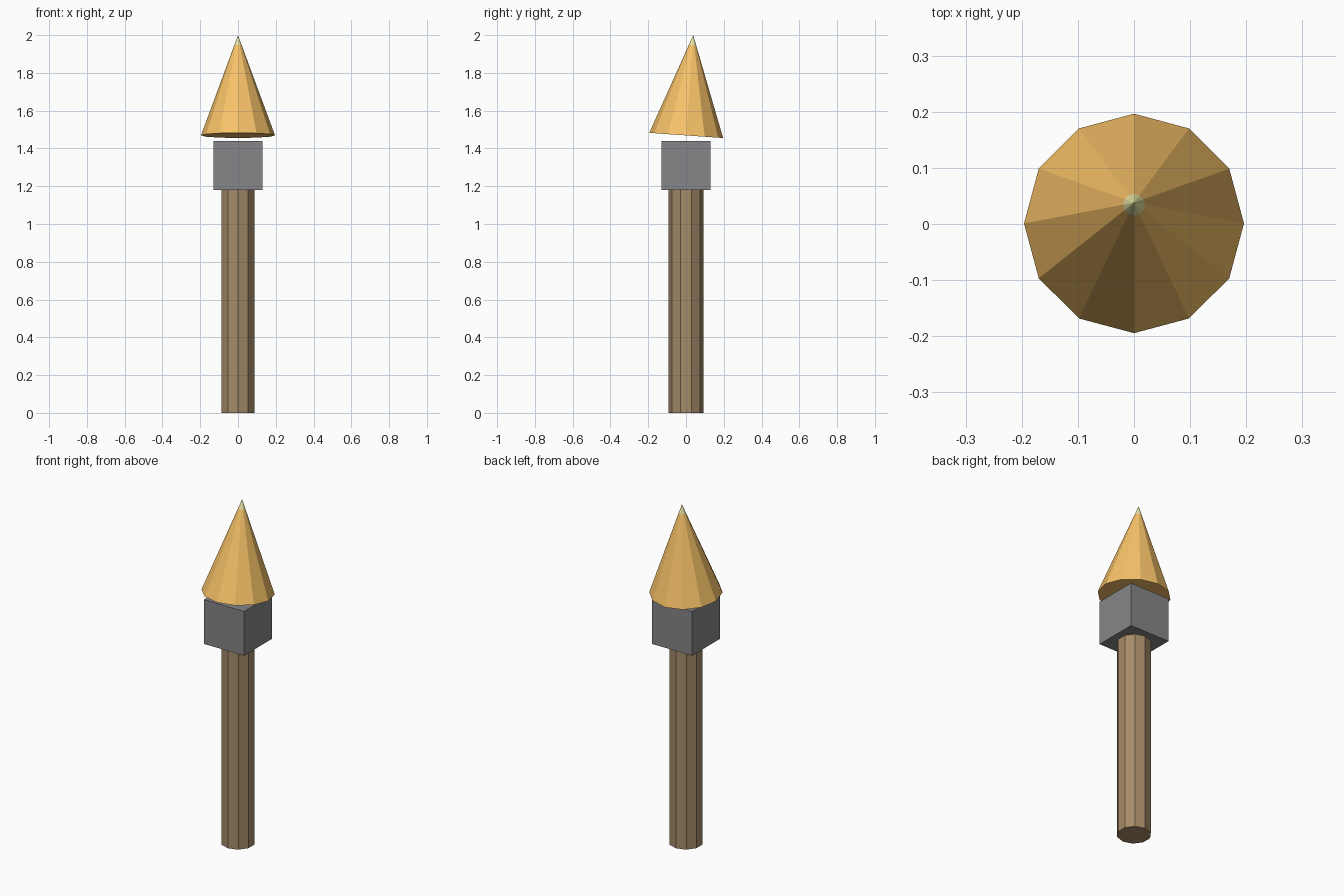
import bpy, bmesh, math
from mathutils import Matrix

if "Cube" in bpy.data.objects:
    bpy.data.objects.remove(bpy.data.objects["Cube"])


def material(name, rgb):
    m = bpy.data.materials.new(name)
    m.diffuse_color = (*rgb, 1)
    m.use_nodes = True
    m.node_tree.nodes["Principled BSDF"].inputs["Base Color"].default_value = m.diffuse_color
    return m


def finish(name, bm, mats):
    bmesh.ops.recalc_face_normals(bm, faces=bm.faces)
    me = bpy.data.meshes.new(name)
    bm.to_mesh(me)
    bm.free()
    for m in mats:
        me.materials.append(m)
    ob = bpy.data.objects.new(name, me)
    bpy.context.collection.objects.link(ob)
    return ob


wood = material("wood", (0.38, 0.26, 0.14))
metal = material("grey_metal", (0.24, 0.24, 0.25))
flame_orange = material("flame_orange", (0.93, 0.54, 0.14))
flame_pale = material("flame_pale", (0.80, 0.78, 0.36))

# ten-sided handle, corners on the y axis
bpy.ops.mesh.primitive_cylinder_add(vertices=10, radius=0.092, depth=1.18,
                                    location=(0, 0, 0.59))
handle = bpy.context.object
handle.name = "handle"
handle.data.materials.append(wood)

# square holder
bm = bmesh.new()
bmesh.ops.create_cube(bm, size=0.26, matrix=Matrix.Translation((0, 0, 1.31)))
finish("holder", bm, [metal])

# twelve-sided flame cone with a pale tip
height = 0.532
bm = bmesh.new()
bmesh.ops.create_cone(bm, cap_ends=True, segments=12, radius1=0.196, radius2=0,
                      depth=height, matrix=Matrix.Translation((0, 0, height / 2)))
bmesh.ops.remove_doubles(bm, verts=bm.verts, dist=1e-5)
tip_z = height * 0.9
bmesh.ops.bisect_plane(bm, geom=bm.verts[:] + bm.edges[:] + bm.faces[:],
                       plane_co=(0, 0, tip_z), plane_no=(0, 0, 1))
for f in bm.faces:
    f.material_index = int(f.calc_center_median().z > tip_z)
flame = finish("flame", bm, [flame_orange, flame_pale])

# flame floats just above the holder and leans back slightly
flame.location = (0, 0.001, 1.469)
flame.rotation_euler = (math.radians(-4), 0, 0)
